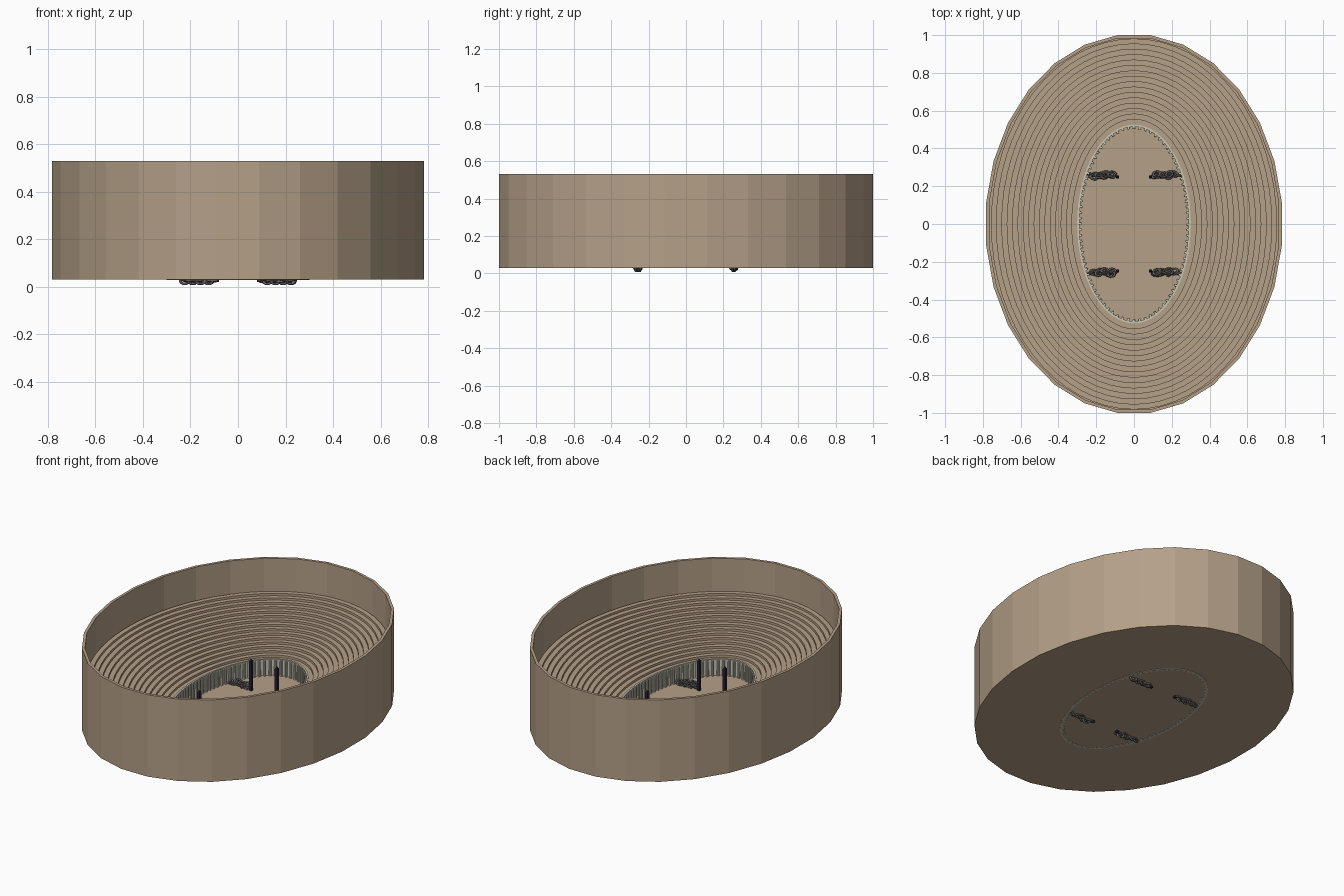
import bpy, bmesh, math, random
from mathutils import Vector, Matrix

if "Cube" in bpy.data.objects:
    bpy.data.objects.remove(bpy.data.objects["Cube"])

random.seed(4)
FLOOR = 0.03


def material(name, rgb):
    m = bpy.data.materials.new(name)
    m.diffuse_color = (*rgb, 1)
    m.use_nodes = True
    m.node_tree.nodes["Principled BSDF"].inputs["Base Color"].default_value = m.diffuse_color
    return m


SAND = material("sand stone", (0.46, 0.35, 0.245))
BONE = material("pale fence", (0.60, 0.57, 0.47))
IRON = material("dark iron", (0.13, 0.12, 0.115))
POST = material("dark purple post", (0.025, 0.015, 0.04))


def finish(bm, name, mat, smooth=False):
    bmesh.ops.recalc_face_normals(bm, faces=bm.faces)
    me = bpy.data.meshes.new(name)
    bm.to_mesh(me)
    bm.free()
    me.materials.append(mat)
    for p in me.polygons:
        p.use_smooth = smooth
    ob = bpy.data.objects.new(name, me)
    bpy.context.collection.objects.link(ob)
    return ob


def ellipse_sweep(name, profile, sides, mat, offset=0.0, closed=False):
    """Sweep a profile of (x radius, y radius, z) around the z axis."""
    bm = bmesh.new()
    rings = []
    for rx, ry, z in profile:
        if rx == 0:
            rings.append([bm.verts.new((0, 0, z))] * sides)
            continue
        ring = []
        for i in range(sides):
            a = 2 * math.pi * (i + offset) / sides
            ring.append(bm.verts.new((rx * math.sin(a), ry * math.cos(a), z)))
        rings.append(ring)
    pairs = list(zip(rings, rings[1:]))
    if closed:
        pairs.append((rings[-1], rings[0]))
    for r, s in pairs:
        for i in range(sides):
            j = (i + 1) % sides
            vs = []
            for v in (r[i], r[j], s[j], s[i]):
                if v not in vs:
                    vs.append(v)
            bm.faces.new(vs)
    return finish(bm, name, mat)


# faceted outer wall with a thin rim and the closed underside
OX, OY, T = 0.788, 1.006, 0.017
ellipse_sweep("outer_wall", [(0, 0, FLOOR), (OX, OY, FLOOR), (OX, OY, 0.53),
                             (OX - T, OY - T, 0.53), (OX - T, OY - T, 0.30)],
              28, SAND, 0.5)

# stepped seating rising from the arena to the wall
AX, AY, ROWS, Z0, Z1 = 0.300, 0.525, 16, 0.125, 0.345
steps = [(AX, AY, FLOOR + 0.001)]
width = (0.982 - AY) / ROWS
rise = (Z1 - Z0) / ROWS
for k in range(ROWS):
    z = Z0 + k * rise
    steps.append((AX + k * width, AY + k * width, z))
    steps.append((AX + (k + 1) * width, AY + (k + 1) * width, z))
ellipse_sweep("stepped_seating", steps, 64, SAND)

# arena floor
ellipse_sweep("arena_floor", [(0, 0, FLOOR + 0.003), (AX, AY, FLOOR + 0.003)], 64, SAND)

# pale band behind the fence
ellipse_sweep("fence_band", [(0.301, 0.526, 0.028), (0.301, 0.526, 0.131),
                             (0.290, 0.515, 0.131), (0.290, 0.515, 0.028)],
              64, BONE, closed=True)

# ring of fence posts, spaced evenly along the ellipse
bm = bmesh.new()
FX, FY, COUNT = 0.285, 0.510, 84
samples = [Vector((FX * math.sin(t * math.tau / 2000), FY * math.cos(t * math.tau / 2000), 0))
           for t in range(2001)]
lengths = [0.0]
for a, b in zip(samples, samples[1:]):
    lengths.append(lengths[-1] + (b - a).length)
n = 0
for p, d in zip(samples[:-1], lengths):
    if n < COUNT and d >= n * lengths[-1] / COUNT:
        n += 1
        bmesh.ops.create_cone(bm, cap_ends=True, segments=8, radius1=0.008, radius2=0.007,
                              depth=0.099,
                              matrix=Matrix.Translation((p.x, p.y, 0.0775)))
finish(bm, "fence_posts", BONE)


def add_link(bm, mat, major=0.014, minor=0.0052, stretch=1.35, su=10, sv=6):
    """One oval chain link."""
    grid = []
    for i in range(su):
        u = math.tau * i / su
        row = []
        for j in range(sv):
            v = math.tau * j / sv
            r = major + minor * math.cos(v)
            row.append(bm.verts.new(mat @ Vector((r * math.cos(u) * stretch,
                                                  r * math.sin(u), minor * math.sin(v)))))
        grid.append(row)
    for i in range(su):
        for j in range(sv):
            bm.faces.new((grid[i][j], grid[(i + 1) % su][j],
                          grid[(i + 1) % su][(j + 1) % sv], grid[i][(j + 1) % sv]))


# four tethering posts, each with a heaped chain beside it
for sx in (-1, 1):
    for sy in (-1, 1):
        tag = ("left" if sx < 0 else "right") + "_" + ("front" if sy < 0 else "back")
        bm = bmesh.new()
        bmesh.ops.create_cube(bm, size=1, matrix=Matrix.Translation((sx * 0.087, sy * 0.25, 0.1175))
                              @ Matrix.Diagonal((0.016, 0.016, 0.195, 1)))
        bmesh.ops.create_cone(bm, cap_ends=True, segments=4, radius1=0.0113, radius2=0.002, depth=0.01,
                              matrix=Matrix.Translation((sx * 0.087, sy * 0.25, 0.22))
                              @ Matrix.Rotation(math.pi / 4, 4, 'Z'))
        finish(bm, "tether_post_" + tag, POST)

        bm = bmesh.new()
        for layer, (z, count) in enumerate(((0.025, 8), (0.042, 8), (0.060, 5))):
            for k in range(count):
                x = 0.108 + 0.0165 * k + 0.006 * layer
                y = 0.258 * sy + random.uniform(-0.009, 0.009)
                m = (Matrix.Translation((sx * x, y, z))
                     @ Matrix.Rotation(random.uniform(-0.5, 0.5), 4, 'Z')
                     @ Matrix.Rotation(math.pi / 2 * (k % 2) + random.uniform(-0.4, 0.4), 4, 'X'))
                add_link(bm, m)
        finish(bm, "chain_heap_" + tag, IRON, True)
